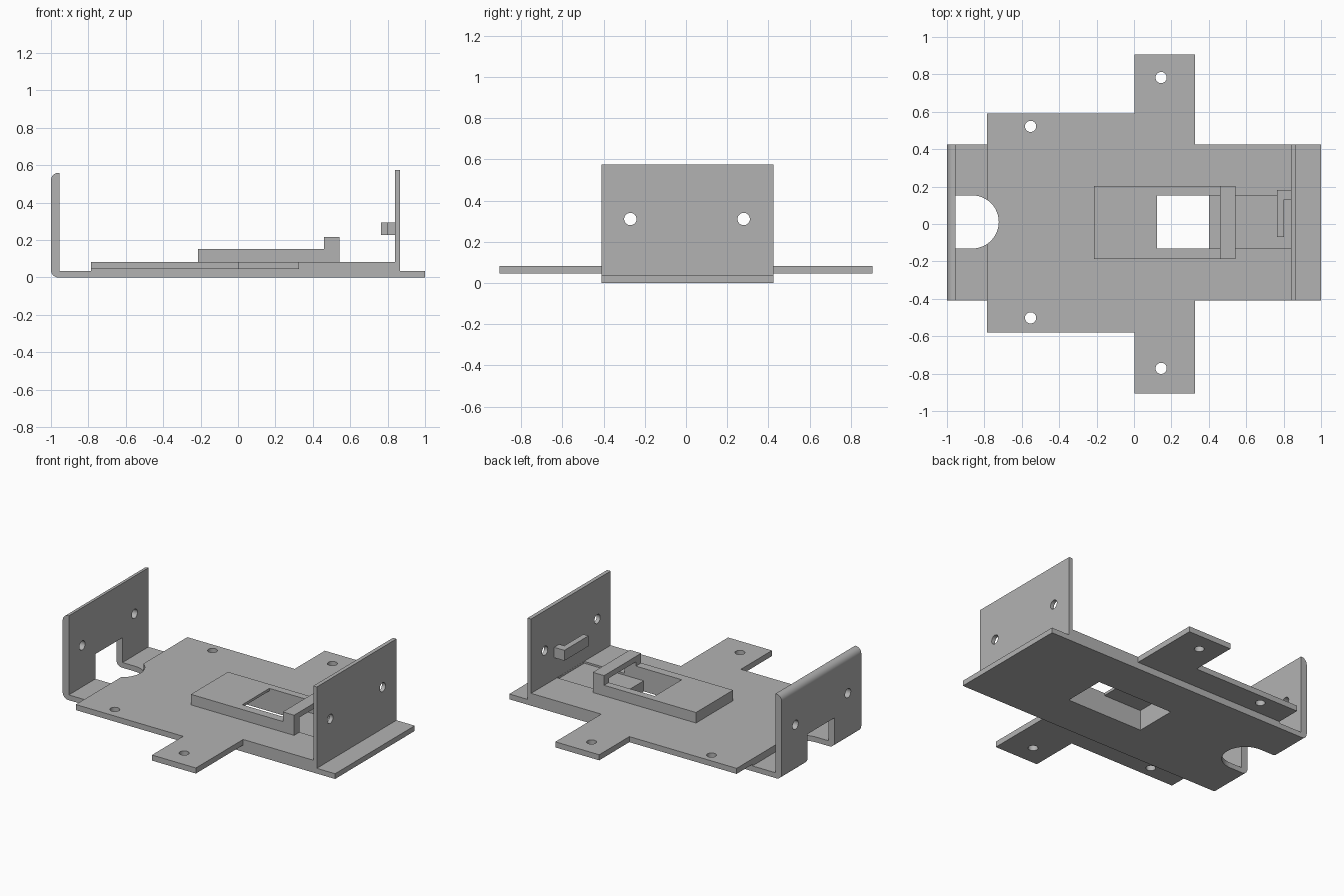
import bpy, bmesh, math
from mathutils import Vector

cube = bpy.data.objects.get("Cube")
if cube:
    bpy.data.objects.remove(cube, do_unlink=True)

grey = bpy.data.materials.new("plain grey")
grey.use_nodes = True
colour = (0.45, 0.45, 0.45, 1)
grey.diffuse_color = colour
grey.node_tree.nodes["Principled BSDF"].inputs["Base Color"].default_value = colour

Y0, Y1 = -0.41, 0.425          # chassis sides
C0, C1 = -0.131, 0.153         # central opening sides
TOP = 0.082                    # deck height


def prism(name, points, axis, lo, hi):
    """Extrude a 2D outline along one axis; the outline uses the other two in order."""
    def place(p, d):
        c = list(p)
        c.insert("XYZ".index(axis), d)
        return Vector(c)
    bm = bmesh.new()
    face = bm.faces.new([bm.verts.new(place(p, lo)) for p in points])
    out = bmesh.ops.extrude_face_region(bm, geom=[face])
    moved = [v for v in out["geom"] if isinstance(v, bmesh.types.BMVert)]
    bmesh.ops.translate(bm, verts=moved, vec=place((0, 0), hi - lo))
    bmesh.ops.recalc_face_normals(bm, faces=bm.faces)
    mesh = bpy.data.meshes.new(name)
    bm.to_mesh(mesh)
    bm.free()
    mesh.materials.append(grey)
    obj = bpy.data.objects.new(name, mesh)
    bpy.context.collection.objects.link(obj)
    return obj


def arc(cx, cy, r, a0, a1, n):
    return [(cx + r * math.cos(math.radians(a0 + (a1 - a0) * i / n)),
             cy + r * math.sin(math.radians(a0 + (a1 - a0) * i / n))) for i in range(n + 1)]


def rect(a0, a1, b0, b1):
    return [(a0, b0), (a1, b0), (a1, b1), (a0, b1)]


def cut(obj, points, axis, lo, hi):
    cutter = prism("cutter", points, axis, lo, hi)
    cutter.hide_render = True
    mod = obj.modifiers.new("cut", "BOOLEAN")
    mod.operation, mod.solver, mod.object = "DIFFERENCE", "EXACT", cutter
    bpy.context.view_layer.objects.active = obj
    bpy.ops.object.modifier_apply(modifier=mod.name)
    bpy.data.objects.remove(cutter, do_unlink=True)


def hole(obj, a, b, axis, lo, hi):
    cut(obj, arc(a, b, 0.03, 0, 348.75, 31), axis, lo, hi)


# Chassis: floor, raised deck and both end walls as one bent profile
R = 0.04
profile = arc(R - 1, R, R, 270, 180, 8) + arc(R - 1, 0.56 - R, R, 180, 90, 8)
profile += [(-0.955, 0.56), (-0.955, 0.035), (-0.785, 0.035), (-0.785, TOP),
            (0.84, TOP), (0.84, 0.575), (0.866, 0.575), (0.866, 0.035), (1, 0.035), (1, 0)]
chassis = prism("chassis", profile, "Y", Y0, Y1)

# Rounded cable slot through the floor and the rounded end wall
mid, rad = (C0 + C1) / 2, (C1 - C0) / 2
slot = [(-1.1, C0)] + arc(-0.865, mid, rad, -90, 90, 24) + [(-1.1, C1)]
cut(chassis, slot, "Z", -0.1, 0.2)

# Screw holes in both end walls
for y in (-0.27, 0.28):
    hole(chassis, y, 0.31, "X", -1.2, 1.2)

# Bottom opening and shallow groove leading to the thin wall
cut(chassis, rect(-0.16, 0.402, C0, C1), "Z", -0.1, 0.3)
cut(chassis, rect(0.35, 0.839, C0, C1), "Z", 0.07, 0.2)

# Side flanges with mounting tabs
for name, s, inner, deck, tab, hole_a, hole_b in (
        ("back_flange", 1, Y1, 0.59, 0.906, 0.522, 0.783),
        ("front_flange", -1, Y0, 0.58, 0.906, 0.502, 0.772)):
    outline = [(-0.785, inner), (-0.785, s * deck), (0.003, s * deck),
               (0.003, s * tab), (0.325, s * tab), (0.325, inner)]
    flange = prism(name, outline, "Z", 0.045, TOP)
    hole(flange, -0.553, s * hole_a, "Z", 0, 0.2)
    hole(flange, 0.145, s * hole_b, "Z", 0, 0.2)

# Hollow housing with a raised bridge at one end
housing = prism("housing", [(-0.215, TOP), (0.543, TOP), (0.543, 0.216), (0.46, 0.216),
                            (0.46, 0.152), (-0.215, 0.152)], "Y", -0.187, 0.202)
cut(housing, rect(-0.16, 0.7, C0, C1), "Z", 0, 0.135)
cut(housing, rect(0.123, 0.7, C0, C1), "Z", 0, 0.18)

# Hooked catch on the thin wall
prism("catch", [(0.765, -0.07), (0.803, -0.07), (0.803, 0.13), (0.84, 0.13),
                (0.84, 0.183), (0.765, 0.183)], "Z", 0.226, 0.295)

# Smooth the round surfaces while keeping edges sharp
bpy.ops.object.select_all(action="DESELECT")
for obj in bpy.context.collection.objects:
    if obj.type == "MESH" and grey.name in obj.data.materials:
        obj.select_set(True)
bpy.context.view_layer.objects.active = chassis
bpy.ops.object.shade_smooth_by_angle(angle=math.radians(30))
